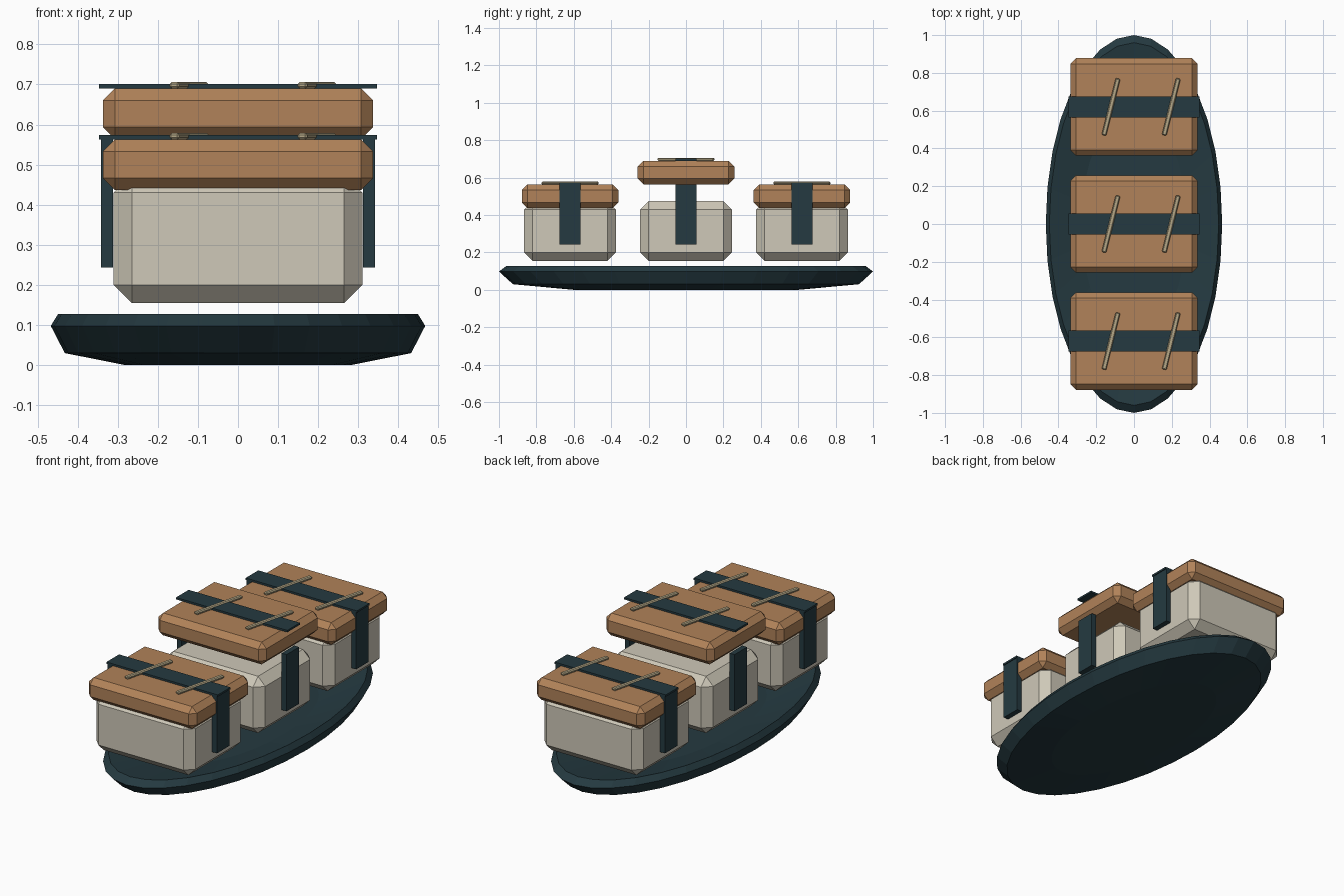
import bpy, bmesh, math
from mathutils import Matrix, Vector

cube = bpy.data.objects.get("Cube")
if cube:
    bpy.data.objects.remove(cube, do_unlink=True)


def material(name, rgb):
    m = bpy.data.materials.new(name)
    m.use_nodes = True
    m.diffuse_color = (*rgb, 1)
    m.node_tree.nodes["Principled BSDF"].inputs["Base Color"].default_value = (*rgb, 1)
    return m


TEAL = material("dark teal", (0.018, 0.042, 0.052))
CREAM = material("cream", (0.62, 0.58, 0.48))
ORANGE = material("orange brown", (0.44, 0.225, 0.1))
TAN = material("pale tan", (0.46, 0.39, 0.24))


def finish(bm, name, mat):
    bmesh.ops.recalc_face_normals(bm, faces=bm.faces)
    mesh = bpy.data.meshes.new(name)
    bm.to_mesh(mesh)
    bm.free()
    mesh.materials.append(mat)
    obj = bpy.data.objects.new(name, mesh)
    bpy.context.collection.objects.link(obj)
    return obj


def box(name, mat, size, centre, bevel=0, turn=0):
    bm = bmesh.new()
    bmesh.ops.create_cube(bm, size=1)
    bmesh.ops.scale(bm, vec=size, verts=bm.verts)
    if bevel:
        bmesh.ops.bevel(bm, geom=bm.edges[:], offset=bevel, segments=1,
                        affect='EDGES', profile=0.5)
    bm.transform(Matrix.Translation(Vector(centre)) @ Matrix.Rotation(turn, 4, 'Z'))
    return finish(bm, name, mat)


# Oval dish: rings of (scale, height) from the underside over the rim to the floor
def dish(profile, half_x, half_y, sides=32):
    bm = bmesh.new()
    rings = []
    for s, z in profile:
        angles = [2 * math.pi * i / sides for i in range(sides)]
        rings.append([bm.verts.new((half_x * s * math.cos(a), half_y * s * math.sin(a), z))
                      for a in angles])
    for low, high in zip(rings, rings[1:]):
        for i in range(sides):
            j = (i + 1) % sides
            bm.faces.new((low[i], low[j], high[j], high[i]))
    bm.faces.new(rings[0])
    bm.faces.new(rings[-1])
    return finish(bm, "oval_dish", TEAL)


dish([(0.6, 0), (0.925, 0.03), (1, 0.098), (0.96, 0.128), (0.6, 0.075)], 0.467, 1)

# Three pieces in a row; the middle one has its topping raised
for place, y, lift in (("front", -0.62, 0), ("middle", 0, 0.127), ("back", 0.62, 0)):
    top = 0.563 + lift
    box(place + "_rice_block", CREAM, (0.62, 0.49, 0.32), (0, y, 0.315), 0.045)
    box(place + "_topping", ORANGE, (0.674, 0.516, 0.126), (0, y, top - 0.063), 0.03)
    # Wrapping band: a strip over the top and one down each side
    box(place + "_band_top", TEAL, (0.694, 0.112, 0.011), (0, y, top + 0.0055))
    for side, x in (("left", 0.327), ("right", -0.327)):
        box(f"{place}_band_{side}", TEAL, (0.03, 0.112, 0.32), (x, y, 0.403))
    # Slanted thin stripes across the topping
    for side, x in (("left", 0.197), ("right", -0.122)):
        box(f"{place}_stripe_{side}", TAN, (0.025, 0.31, 0.016), (x, y, top + 0.008),
            0.005, math.radians(-14))
